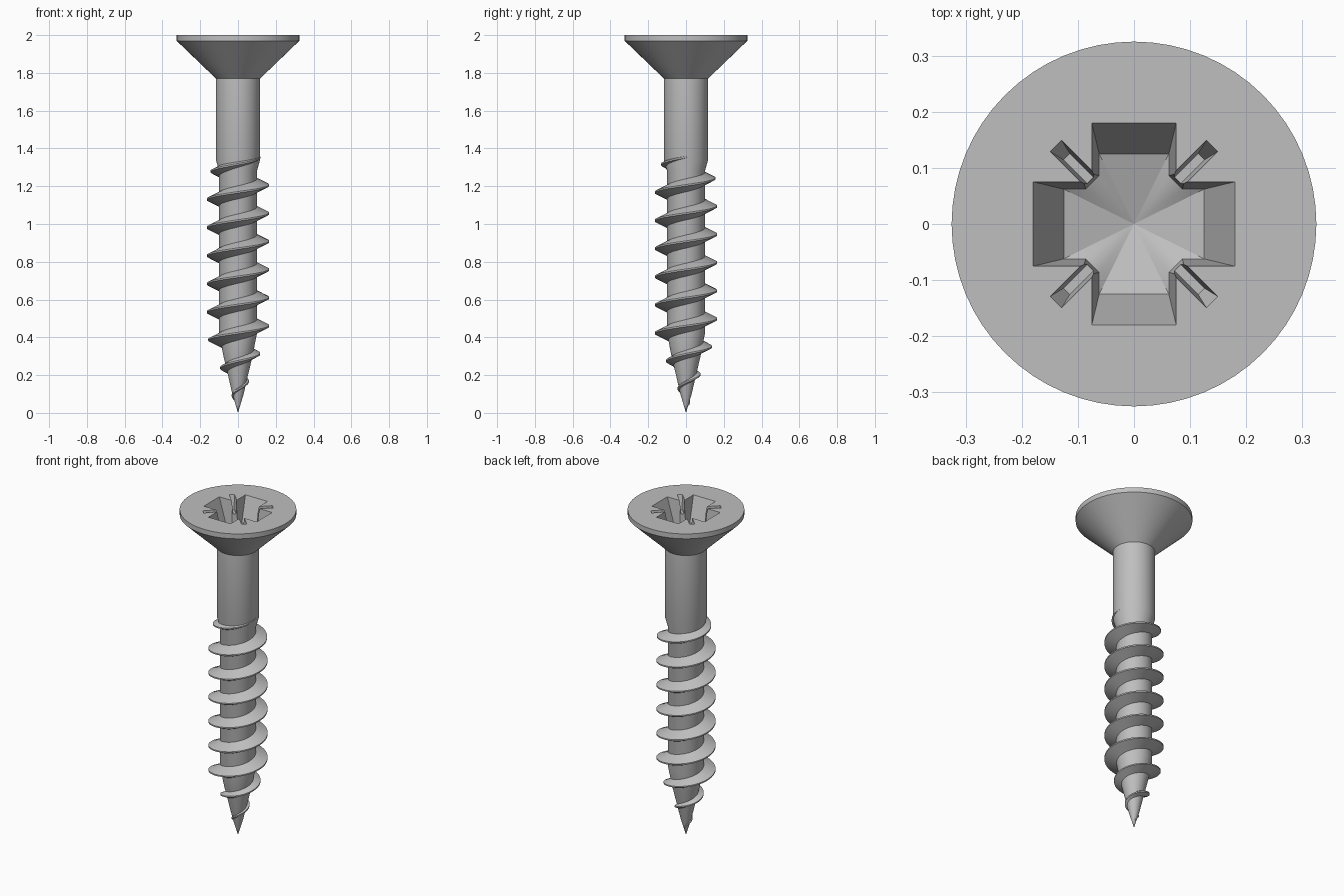
import bpy, bmesh, math

default = bpy.data.objects.get("Cube")
if default:
    bpy.data.objects.remove(default, do_unlink=True)

steel = bpy.data.materials.new("grey_steel")
steel.use_nodes = True
STEEL = (0.52, 0.52, 0.52, 1)
steel.diffuse_color = STEEL
steel.node_tree.nodes["Principled BSDF"].inputs["Base Color"].default_value = STEEL

SEGMENTS = 64
PITCH = 0.149
# Radius and height, from the tip up to the top of the head
BODY = [(0, 0), (0.012, 0.04), (0.03, 0.1), (0.053, 0.2), (0.077, 0.3), (0.1, 0.42),
        (0.1, 1.28), (0.117, 1.34), (0.117, 1.77), (0.325, 1.97), (0.325, 2.0)]
CREST = [(0.015, 0.04), (0.03, 0.08), (0.055, 0.16), (0.092, 0.23), (0.116, 0.31),
         (0.165, 0.4), (0.165, 1.21), (0.145, 1.28), (0.112, 1.37)]


def radius_at(profile, z):
    for (r0, z0), (r1, z1) in zip(profile, profile[1:]):
        if z <= z1:
            return r0 + (r1 - r0) * max(0, z - z0) / (z1 - z0)
    return profile[-1][0]


def make_object(name, bm):
    bmesh.ops.recalc_face_normals(bm, faces=bm.faces[:])
    mesh = bpy.data.meshes.new(name)
    bm.to_mesh(mesh)
    bm.free()
    mesh.materials.append(steel)
    obj = bpy.data.objects.new(name, mesh)
    bpy.context.collection.objects.link(obj)
    return obj


def bridge(bm, a, b):
    for i in range(len(a)):
        j = (i + 1) % len(a)
        bm.faces.new((a[i], a[j], b[j], b[i]))


def loft(bm, sections, apex=None):
    """Skin a stack of rings; the last one is closed by a cap or an apex."""
    rings = [[bm.verts.new(p) for p in s] for s in sections]
    for a, b in zip(rings, rings[1:]):
        bridge(bm, a, b)
    bm.faces.new(rings[0])
    last = rings[-1]
    if apex:
        tip = bm.verts.new(apex)
        for i in range(len(last)):
            bm.faces.new((last[i], last[(i + 1) % len(last)], tip))
    else:
        bm.faces.new(last)


def circle(r, z):
    steps = [math.tau * i / SEGMENTS for i in range(SEGMENTS)]
    return [(r * math.cos(a), r * math.sin(a), z) for a in steps]


def turn(x, y, angle):
    c, s = math.cos(angle), math.sin(angle)
    return x * c - y * s, x * s + y * c


def cross(reach, half, corner, z):
    """Four-armed outline with chamfered inner corners."""
    arm = [(reach, -half), (reach, half), (corner, half), (half, corner)]
    return [(*turn(x, y, k * math.pi / 2), z) for k in range(4) for x, y in arm]


def slit(outer, half, z, angle):
    corners = [(0.06, -half), (outer, -half), (outer, half), (0.06, half)]
    return [(*turn(x, y, angle), z) for x, y in corners]


# Head, shank, core and point in one turned body
bm = bmesh.new()
loft(bm, [circle(r, z) for r, z in reversed(BODY[1:])], apex=(0, 0, 0))
body = make_object("screw_body", bm)

# Cross recess with a conical floor
bm = bmesh.new()
loft(bm, [cross(0.187, 0.077, 0.09, 2.02), cross(0.125, 0.062, 0.086, 1.85)], apex=(0, 0, 1.81))
cutters = [make_object("recess_cutter", bm)]

# Narrow diagonal slits between the arms
bm = bmesh.new()
for k in range(4):
    angle = math.pi / 4 + k * math.pi / 2
    loft(bm, [slit(0.204, 0.016, 2.02, angle), slit(0.17, 0.008, 1.92, angle)])
cutters.append(make_object("slit_cutter", bm))

for cutter in cutters:
    cutter.hide_render = True
    mod = body.modifiers.new(cutter.name, 'BOOLEAN')
    mod.operation = 'DIFFERENCE'
    mod.solver = 'EXACT'
    mod.object = cutter
bpy.context.view_layer.update()
cut_mesh = bpy.data.meshes.new_from_object(body.evaluated_get(bpy.context.evaluated_depsgraph_get()))
body.modifiers.clear()
body.data = cut_mesh
for cutter in cutters:
    bpy.data.objects.remove(cutter, do_unlink=True)

# Right-handed thread: a tooth section swept up a helix
bm = bmesh.new()
sections = []
start, end = 0.045, 1.37
count = int((end - start) / PITCH * SEGMENTS)
for i in range(count + 1):
    z = start + (end - start) * i / count
    angle = (z - 1.205) / PITCH * math.tau
    core, crest = radius_at(BODY, z), radius_at(CREST, z)
    root = max(core - 0.012, 0.002)
    half = 0.006 + 0.034 * min(1, max(0.1, (crest - root) / 0.077))
    tooth = [(root, -half), (crest, -0.004), (crest, 0.004), (root, half)]
    sections.append([(r * math.cos(angle), r * math.sin(angle), z + dz) for r, dz in tooth])
loft(bm, sections)
thread = make_object("screw_thread", bm)

# Smooth turned surfaces, crisp machined edges
bpy.ops.object.select_all(action='DESELECT')
for obj in (body, thread):
    obj.select_set(True)
bpy.context.view_layer.objects.active = body
bpy.ops.object.shade_smooth_by_angle(angle=math.radians(30))
